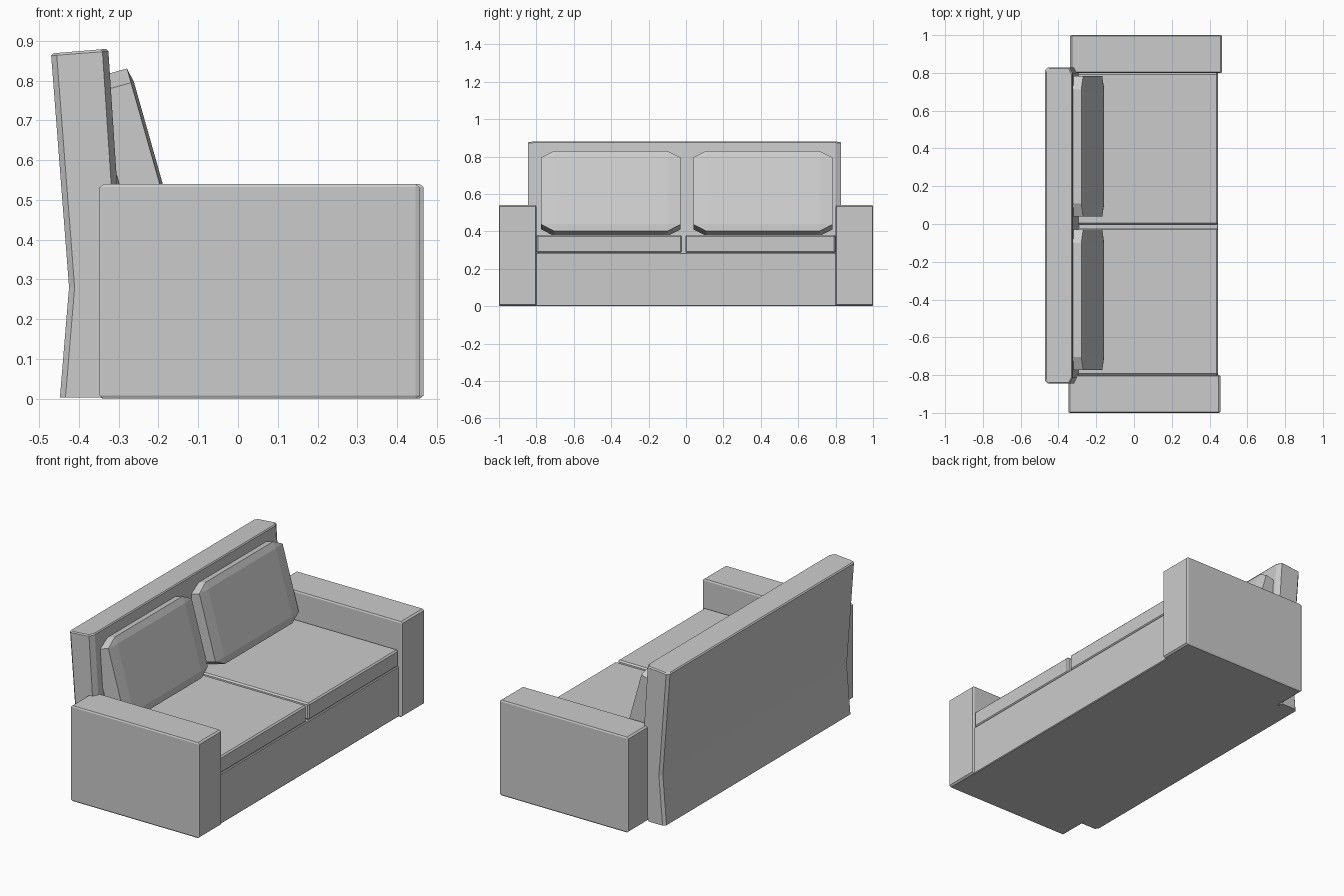
import bpy, bmesh, math
from mathutils import Vector, Matrix

if "Cube" in bpy.data.objects:
    bpy.data.objects.remove(bpy.data.objects["Cube"])


def add_object(name, bm):
    bmesh.ops.recalc_face_normals(bm, faces=bm.faces)
    mesh = bpy.data.meshes.new(name)
    bm.to_mesh(mesh)
    bm.free()
    obj = bpy.data.objects.new(name, mesh)
    bpy.context.collection.objects.link(obj)
    return obj


def chamfer_box(name, low, high, bevel, matrix=None):
    """Box whose edges are cut by a different amount along each axis."""
    low, high = Vector(low), Vector(high)
    mid, half = (low + high) / 2, (high - low) / 2
    bm = bmesh.new()
    for sx in (-1, 1):
        for sy in (-1, 1):
            for sz in (-1, 1):
                for axis in range(3):
                    p = [s * (half[i] - (0 if i == axis else bevel[i]))
                         for i, s in enumerate((sx, sy, sz))]
                    bm.verts.new(mid + Vector(p))
    bmesh.ops.convex_hull(bm, input=bm.verts)
    bmesh.ops.dissolve_limit(bm, angle_limit=0.01, verts=bm.verts, edges=bm.edges)
    if matrix:
        bm.transform(matrix)
    return add_object(name, bm)


# Arms
small = (0.01, 0.004, 0.008)
chamfer_box("arm_left", (-0.348, -1.0, 0), (0.457, -0.8, 0.54), small)
chamfer_box("arm_right", (-0.338, 0.8, 0), (0.467, 1.0, 0.54), small)

# Base and seat cushions
chamfer_box("base", (-0.345, -0.81, 0), (0.446, 0.81, 0.285), (0.004, 0.004, 0.004))
for name, y0, y1 in (("seat_left", -0.8, -0.022), ("seat_right", -0.004, 0.8)):
    chamfer_box(name, (-0.352, y0, 0.285), (0.445, y1, 0.38), (0.008, 0.008, 0.008))

# Back cushions, pillow-like cut corners, leaning back
for name, y in (("back_cushion_left", -0.402), ("back_cushion_right", 0.411)):
    lean = Matrix.Translation((-0.219, y, 0.616)) @ Matrix.Rotation(math.radians(-15.8), 4, 'Y')
    chamfer_box(name, (-0.105, -0.372, -0.223), (0.008, 0.372, 0.223),
                (0.0075, 0.07, 0.037), lean)

# Backrest: stacked outlines (back x, front x, back z, front z, inset)
levels = [
    (-0.448, -0.330, 0.003, 0.003, 0.0),
    (-0.425, -0.287, 0.280, 0.280, 0.0),
    (-0.470, -0.326, 0.863, 0.874, 0.0),
    (-0.464, -0.331, 0.869, 0.880, 0.006),
]
bm = bmesh.new()
rings = []
for xb, xf, zb, zf, inset in levels:
    y0, y1 = -0.845 + inset, 0.829 - inset
    outline = [(xb, y0 + 0.015), (xb + 0.014, y0), (xf - 0.015, y0), (xf, y0 + 0.03),
               (xf, y1 - 0.03), (xf - 0.015, y1), (xb + 0.014, y1), (xb, y1 - 0.015)]
    rings.append([bm.verts.new((x, y, zb + (zf - zb) * (x - xb) / (xf - xb)))
                  for x, y in outline])
for a, b in zip(rings, rings[1:]):
    for i in range(8):
        j = (i + 1) % 8
        bm.faces.new((a[i], a[j], b[j], b[i]))
bm.faces.new(rings[0][::-1])
bm.faces.new(rings[-1])
add_object("backrest", bm)
